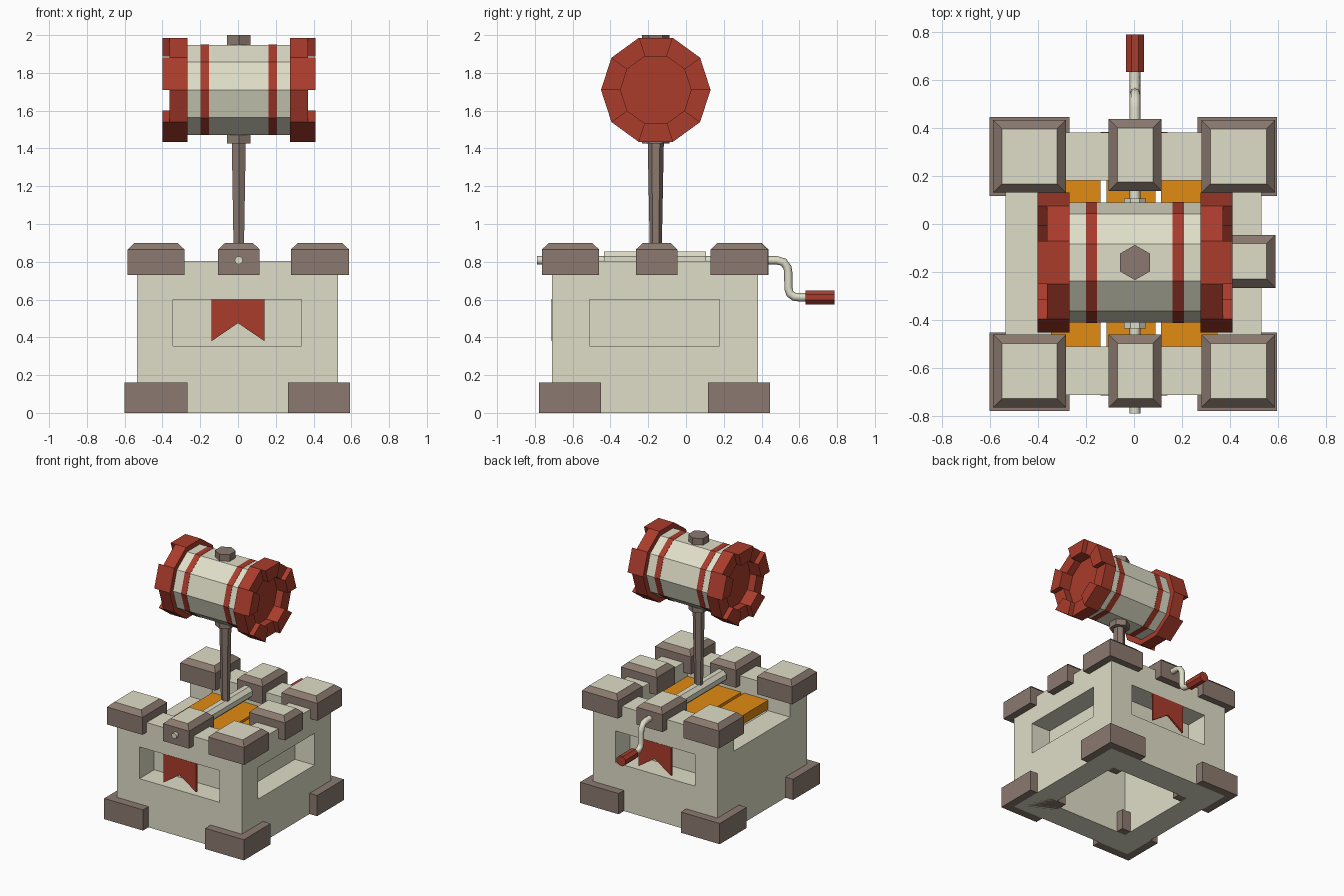
import bpy, bmesh
from math import sin, cos, radians

if "Cube" in bpy.data.objects:
    bpy.data.objects.remove(bpy.data.objects["Cube"])

CX, CY = 0.0, -0.165          # centre of the stone base
HX, HY, HZ = 0.004, -0.16, 1.71  # centre of the hammer head


def material(name, rgb):
    m = bpy.data.materials.new(name)
    m.diffuse_color = (*rgb, 1)
    m.use_nodes = True
    m.node_tree.nodes["Principled BSDF"].inputs["Base Color"].default_value = m.diffuse_color
    return m


CREAM = material("cream", (0.74, 0.73, 0.58))
BROWN = material("brown", (0.26, 0.195, 0.16))
RED = material("red", (0.40, 0.045, 0.025))
ORANGE = material("orange", (0.75, 0.26, 0.006))


def loft(name, rings, mat, top_mat=None):
    """Skin a list of equal-length point rings and cap both ends."""
    bm = bmesh.new()
    vs = [[bm.verts.new(p) for p in r] for r in rings]
    n = len(rings[0])
    for a, b in zip(vs, vs[1:]):
        for i in range(n):
            j = (i + 1) % n
            bm.faces.new((a[i], a[j], b[j], b[i]))
    bm.faces.new(vs[0][::-1])
    top = bm.faces.new(vs[-1])
    if top_mat:
        top.material_index = 1
    bmesh.ops.recalc_face_normals(bm, faces=bm.faces)
    me = bpy.data.meshes.new(name)
    bm.to_mesh(me)
    bm.free()
    me.materials.append(mat)
    if top_mat:
        me.materials.append(top_mat)
    ob = bpy.data.objects.new(name, me)
    bpy.context.collection.objects.link(ob)
    return ob


def rect(x0, x1, y0, y1, z, d=0):
    return [(x0 + d, y0 + d, z), (x1 - d, y0 + d, z), (x1 - d, y1 - d, z), (x0 + d, y1 - d, z)]


def box(name, x0, x1, y0, y1, z0, z1, mat):
    return loft(name, [rect(x0, x1, y0, y1, z0), rect(x0, x1, y0, y1, z1)], mat)


def merlon(name, x0, x1, y0, y1):
    loft(name, [rect(x0, x1, y0, y1, 0.73), rect(x0, x1, y0, y1, 0.865),
                rect(x0, x1, y0, y1, 0.9, 0.037)], BROWN, CREAM)


def ring_x(x, r, n=10):
    return [(x, HY + r * cos(radians(360 * i / n)), HZ + r * sin(radians(360 * i / n))) for i in range(n)]


def ring_y(y, r, z, n=8):
    return [(0.004 + r * cos(radians(360 * (i + .5) / n)), y, z + r * sin(radians(360 * (i + .5) / n))) for i in range(n)]


def ring_z(z, r, n=6):
    return [(HX + r * sin(radians(360 * i / n)), HY + r * cos(radians(360 * i / n)), z) for i in range(n)]


# Stone base: hollow block, three recessed windows, lowered left wall
base = box("stone_base", -0.535, 0.53, -0.71, 0.38, 0, 0.805, CREAM)
cutters = [
    box("cut_cavity", -0.345, 0.345, -0.51, 0.18, -0.1, 1, CREAM),
    box("cut_front", -0.345, 0.337, -0.9, -0.53, 0.355, 0.6, CREAM),
    box("cut_back", -0.345, 0.337, 0.2, 0.6, 0.355, 0.6, CREAM),
    box("cut_right", 0.363, 0.7, -0.51, 0.177, 0.355, 0.6, CREAM),
    box("cut_left_notch", -0.7, -0.3, -0.508, 0.178, 0.6, 1.1, CREAM),
]
for c in cutters:
    mod = base.modifiers.new(c.name, 'BOOLEAN')
    mod.operation, mod.solver, mod.object = 'DIFFERENCE', 'EXACT', c
bpy.context.view_layer.update()
cut_mesh = bpy.data.meshes.new_from_object(base.evaluated_get(bpy.context.evaluated_depsgraph_get()))
base.modifiers.clear()
base.data = cut_mesh
for c in cutters:
    bpy.data.objects.remove(c)

# Corner feet and corner merlons
for xn, xs, xm in (("left", (-0.6, -0.268), (-0.585, -0.283)), ("right", (0.264, 0.594), (0.28, 0.587))):
    for yn, ys, ym in (("front", (-0.777, -0.45), (-0.763, -0.46)), ("back", (0.117, 0.445), (0.13, 0.432))):
        box(f"foot_{yn}_{xn}", *xs, *ys, 0, 0.16, BROWN)
        merlon(f"merlon_{yn}_{xn}", *xm, *ym)

# Middle merlons on three sides
merlon("merlon_front_middle", -0.105, 0.115, -0.763, -0.46)
merlon("merlon_back_middle", -0.105, 0.115, 0.137, 0.437)
merlon("merlon_right_middle", 0.28, 0.588, -0.265, -0.045)

# Deck planks
for i, (x0, x1) in enumerate(((-0.345, -0.14), (-0.115, 0.09), (0.112, 0.345))):
    box(f"deck_plank_{i + 1}", x0, x1, -0.51, 0.18, 0.61, 0.68, ORANGE)

# Swallow-tail banners
for name, y in (("front_banner", -0.712), ("back_banner", 0.367)):
    outline = [(-0.14, 0.602), (0.14, 0.602), (0.14, 0.38), (0, 0.475), (-0.14, 0.38)]
    loft(name, [[(x, yy, z) for x, z in outline] for yy in (y, y + 0.015)], RED)

# Axle with a thick drum, cranked rod and grip
loft("axle_drum", [ring_y(-0.435, 0.05, 0.808), ring_y(0.107, 0.05, 0.808)], CREAM)
cu = bpy.data.curves.new("crank_rod", 'CURVE')
cu.dimensions = '3D'
cu.bevel_depth, cu.bevel_resolution, cu.use_fill_caps = 0.022, 2, True
path = [(-0.788, 0.808), (0.48, 0.808), (0.517, 0.798), (0.537, 0.77), (0.542, 0.74), (0.542, 0.66),
        (0.55, 0.632), (0.572, 0.615), (0.6, 0.612), (0.65, 0.612)]
sp = cu.splines.new('POLY')
sp.points.add(len(path) - 1)
for p, (y, z) in zip(sp.points, path):
    p.co = (0.004, y, z, 1)
cu.materials.append(CREAM)
rod = bpy.data.objects.new("crank_rod", cu)
bpy.context.collection.objects.link(rod)
loft("crank_grip", [ring_y(0.632, 0.04, 0.612), ring_y(0.787, 0.04, 0.612)], RED)

# Hammer handle with hexagonal collars
loft("hammer_handle", [ring_z(0.78, 0.03), ring_z(1.45, 0.043)], BROWN)
loft("lower_collar", [ring_z(1.425, 0.073), ring_z(1.5, 0.073)], BROWN)
loft("top_cap", [ring_z(1.9, 0.073), ring_z(2.0, 0.073)], BROWN)

# Hammer barrel with red bands
loft("hammer_barrel", [ring_x(HX - 0.3, 0.25), ring_x(HX + 0.3, 0.25)], CREAM)
for side, s in (("left", -1), ("right", 1)):
    X = lambda d: HX + s * d
    loft(f"{side}_band", [ring_x(X(0.157), 0.252), ring_x(X(0.203), 0.252)], RED)
    # Hollow striking end with five teeth
    loft(f"{side}_hammer_end", [ring_x(X(0.272), 0.29), ring_x(X(0.366), 0.29),
                                ring_x(X(0.366), 0.187), ring_x(X(0.31), 0.187)], RED)
    for k in range(0, 10, 2):
        def section(d):
            o, i = ring_x(X(d), 0.29), ring_x(X(d), 0.187)
            return [o[k], o[k + 1], i[k + 1], i[k]]
        loft(f"{side}_hammer_tooth_{k // 2 + 1}", [section(0.366), section(0.405)], RED)
